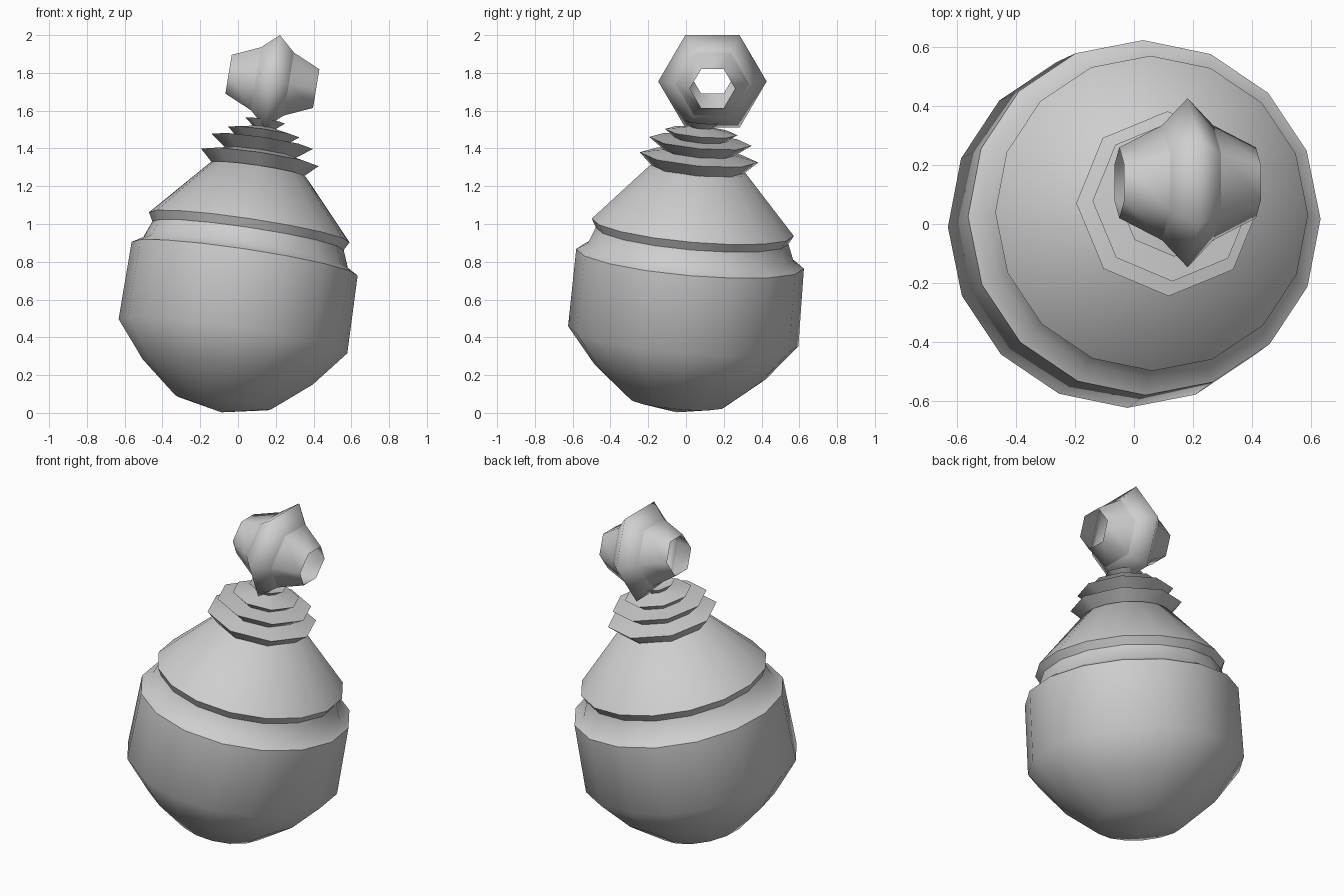
import bpy
import bmesh
from math import cos, sin, pi, radians
from mathutils import Vector, Matrix

cube = bpy.data.objects.get("Cube")
if cube:
    bpy.data.objects.remove(cube, do_unlink=True)

GREY = (0.62, 0.62, 0.62, 1.0)
grey = bpy.data.materials.new("plain_grey")
grey.use_nodes = True
grey.diffuse_color = GREY
grey.node_tree.nodes["Principled BSDF"].inputs["Base Color"].default_value = GREY


def lathe(name, profile, sides, matrix, smooth_angle):
    """Turn (radius, height) points around z; radius 0 makes a pole."""
    bm = bmesh.new()
    rings = []
    for r, h in profile:
        count = sides if r > 0 else 1
        rings.append([bm.verts.new((r * cos(2 * pi * i / sides),
                                    r * sin(2 * pi * i / sides), h))
                      for i in range(count)])
    for low, high in zip(rings, rings[1:]):
        for i in range(sides):
            j = (i + 1) % sides
            corners = [low[i % len(low)], low[j % len(low)],
                       high[j % len(high)], high[i % len(high)]]
            bm.faces.new(list(dict.fromkeys(corners)))
    mesh = bpy.data.meshes.new(name)
    bm.to_mesh(mesh)
    bm.free()
    mesh.materials.append(grey)
    obj = bpy.data.objects.new(name, mesh)
    bpy.context.collection.objects.link(obj)
    obj.matrix_world = matrix
    bpy.ops.object.select_all(action='DESELECT')
    obj.select_set(True)
    bpy.context.view_layer.objects.active = obj
    bpy.ops.object.shade_smooth_by_angle(angle=radians(smooth_angle))
    return obj


# Leaning axis shared by the body and the collar
axis = Vector((0.15, 0.088, 1.0))
lean = (Matrix.Translation((-0.087, -0.05, 0.003)) @
        Vector((0, 0, 1)).rotation_difference(axis).to_matrix().to_4x4())

# Round lower body with a stepped shoulder
lathe("lower_body", [(0, 0), (0.258, 0.055), (0.455, 0.217), (0.612, 0.409),
                     (0.605, 0.825), (0.547, 0.86), (0.512, 0.949)],
      16, lean, 45)

# Conical upper body with an overhanging lip
lathe("upper_body", [(0.512, 0.949), (0.537, 0.994), (0.255, 1.305), (0, 1.33)],
      16, lean, 45)

# Ruffled collar
lathe("collar", [(0.235, 1.295), (0.315, 1.37), (0.19, 1.396), (0.272, 1.456),
                 (0.14, 1.467), (0.192, 1.506), (0.06, 1.531), (0.106, 1.567),
                 (0, 1.545)], 8, lean, 50)

# Hollow six-sided head lying sideways, with an open cuff at each end
head = (Matrix.Translation((0.182, 0.14, 1.755)) @
        Matrix.Rotation(radians(99.3), 4, 'Y') @ Matrix.Rotation(pi / 2, 4, 'Z'))
lathe("head_bulge", [(0.195, -0.088), (0.287, 0), (0.195, 0.088)], 6, head, 180)
lathe("left_cuff", [(0.195, 0.088), (0.12, 0.235)], 6, head, 180)
lathe("right_cuff", [(0.12, -0.235), (0.195, -0.088)], 6, head, 180)
